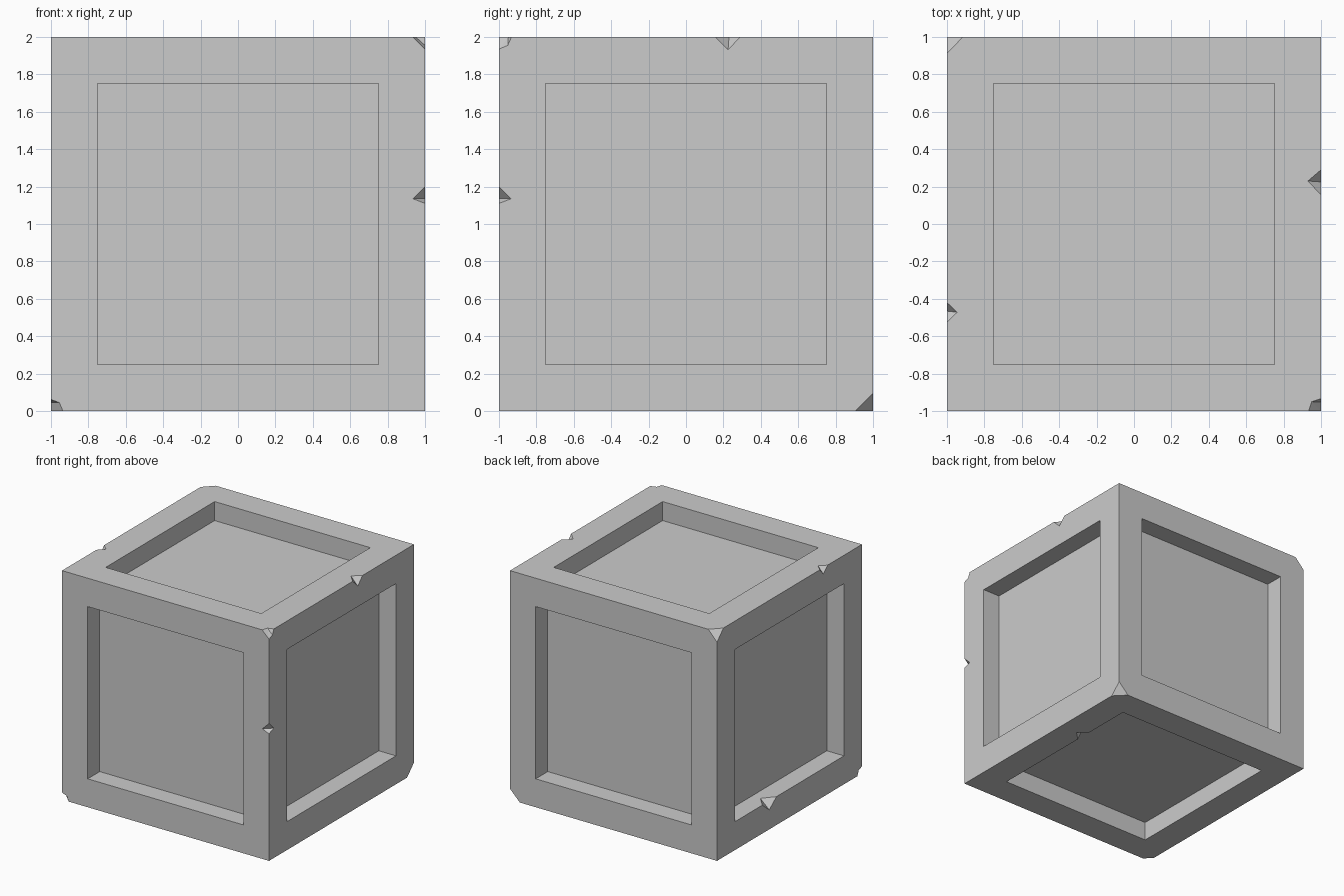
import bpy, bmesh
from mathutils import Vector

if "Cube" in bpy.data.objects:
    bpy.data.objects.remove(bpy.data.objects["Cube"])

R = 0.752      # half width of the recessed panels
DEPTH = 0.166  # recess depth


def finish(name, bm):
    bmesh.ops.recalc_face_normals(bm, faces=bm.faces)
    mesh = bpy.data.meshes.new(name)
    bm.to_mesh(mesh)
    bm.free()
    obj = bpy.data.objects.new(name, mesh)
    bpy.context.collection.objects.link(obj)
    return obj


# Crate: cube with a sunken square panel in every face
bm = bmesh.new()
bmesh.ops.create_cube(bm, size=2)
bmesh.ops.translate(bm, verts=bm.verts, vec=(0, 0, 1))
bm.normal_update()
panels = bm.faces[:]
bmesh.ops.inset_individual(bm, faces=panels, thickness=1 - R, depth=0, use_even_offset=True)
bm.normal_update()
for f in panels:
    normal = f.normal.copy()
    floor = bmesh.ops.extrude_discrete_faces(bm, faces=[f])["faces"][0]
    bmesh.ops.translate(bm, verts=floor.verts, vec=-DEPTH * normal)
crate = finish("crate", bm)

# Chips: small convex cutters; "out" is the direction leaving the solid
chips = bmesh.new()


def chip(points, out):
    pts = [Vector(p) for p in points]
    tip = pts[0] + Vector(out) * 0.03
    verts = [chips.verts.new(p) for p in pts[1:] + [tip]]
    bmesh.ops.convex_hull(chips, input=verts)


# Edge nicks: (point on edge, two ends, point on each adjoining face)
chip([(1, -1, 1.14), (1, -1, 1.2), (1, -1, 1.11), (.935, -1, 1.135), (1, -.935, 1.135)], (1, -1, 0))
chip([(1, .23, 2), (1, .155, 2), (1, .29, 2), (.93, .23, 2), (1, .225, 1.932)], (1, 0, 1))
chip([(-1, -.47, 2), (-1, -.525, 2), (-1, -.42, 2), (-.945, -.472, 2), (-1, -.466, 1.945)], (-1, 0, 1))
# Nicks on the panel rims of the left and bottom faces
chip([(-1, .28, 1 - R), (-1, .375, 1 - R), (-1, .18, 1 - R), (-1, .28, .17), (-.915, .28, 1 - R)], (-1, 0, 1))
chip([(R, .24, 0), (R, .17, 0), (R, .31, 0), (.835, .25, 0), (R, .24, .075)], (-1, 0, -1))
# Broken corners
chip([(-1, 1, 2), (-.915, 1, 2), (-1, .912, 2), (-1, 1, 1.91)], (-1, 1, 1))
chip([(1, 1, 0), (.905, 1, 0), (1, .905, 0), (1, 1, .095)], (1, 1, -1))
chip([(1, -1, 2), (.933, -1, 2), (.95, -.95, 2), (1, -.933, 2), (1, -.953, 1.955), (1, -1, 1.935)], (1, -1, 1))
chip([(-1, -1, 0), (-1, -1, .062), (-.955, -1, .045), (-.936, -1, 0), (-1, -.936, 0), (-1, -.955, .045)], (-1, -1, -1))
cutter = finish("chip_cutter", chips)
cutter.hide_render = True

# Cut the chips out of the crate
mod = crate.modifiers.new("chips", 'BOOLEAN')
mod.operation = 'DIFFERENCE'
mod.solver = 'EXACT'
mod.object = cutter
bpy.context.view_layer.objects.active = crate
crate.select_set(True)
bpy.ops.object.modifier_apply(modifier=mod.name)
bpy.data.objects.remove(cutter)
